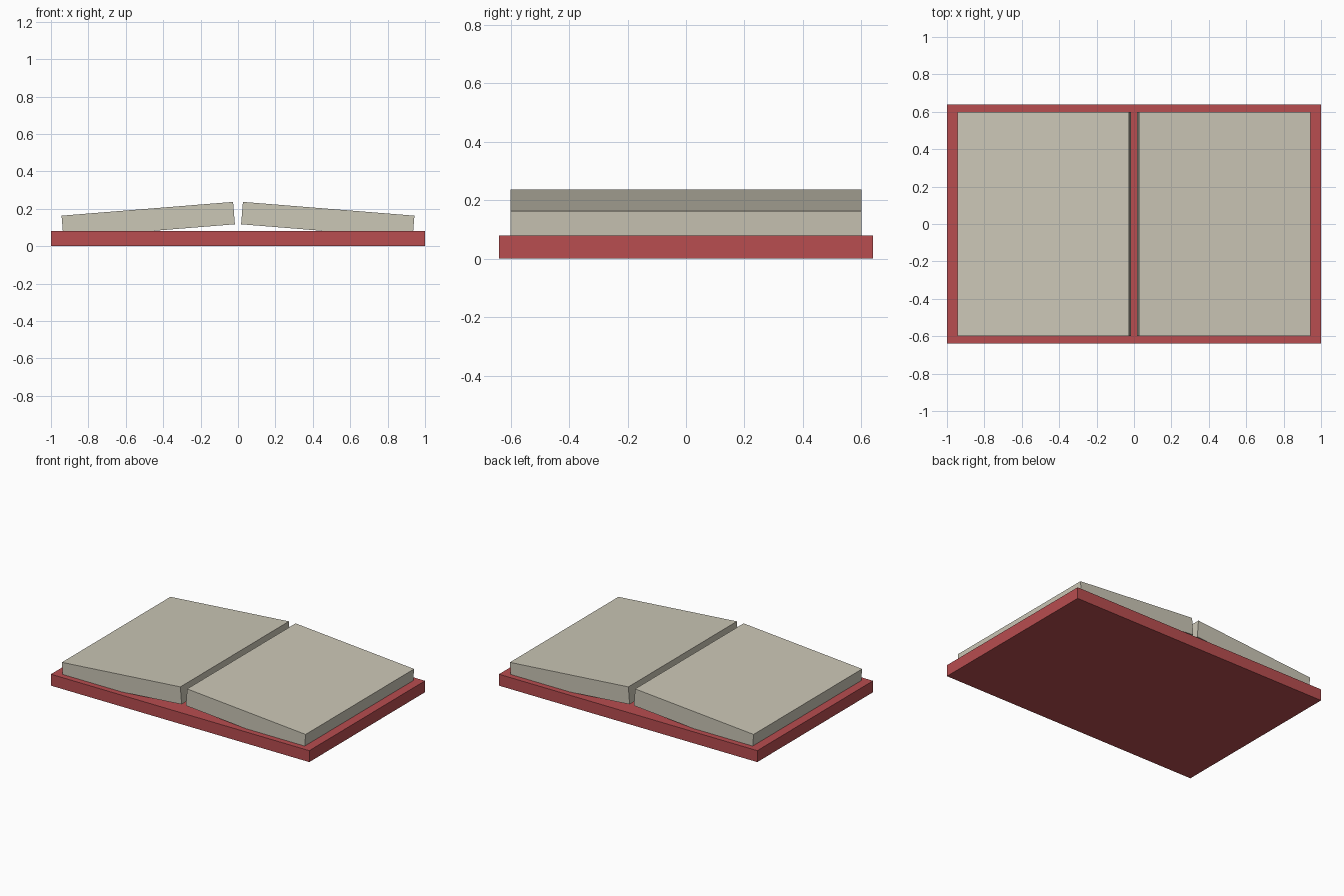
import bpy
from mathutils import Matrix

if "Cube" in bpy.data.objects:
    bpy.data.objects.remove(bpy.data.objects["Cube"])


def material(name, rgb):
    m = bpy.data.materials.new(name)
    m.diffuse_color = (*rgb, 1)
    m.use_nodes = True
    m.node_tree.nodes["Principled BSDF"].inputs["Base Color"].default_value = m.diffuse_color
    return m


def box(name, size, centre, mat, tilt=0.0):
    """Flat-faced box, tilted about the y axis."""
    bpy.ops.mesh.primitive_cube_add(size=1)
    ob = bpy.context.object
    ob.name = name
    ob.data.transform(Matrix.Diagonal((*size, 1)))
    ob.location = centre
    ob.rotation_euler.y = tilt
    ob.data.materials.append(mat)
    return ob


red = material("cover red", (0.48, 0.075, 0.08))
cream = material("paper cream", (0.60, 0.57, 0.47))

# Flat open cover
box("cover", (2.0, 1.28, 0.08), (0, 0, 0.04), red)

# Two page blocks, rising towards the spine
for side, label in ((-1, "left"), (1, "right")):
    box(label + "_pages", (0.92, 1.2, 0.12), (side * 0.48, 0, 0.14), cream, side * 0.08)
